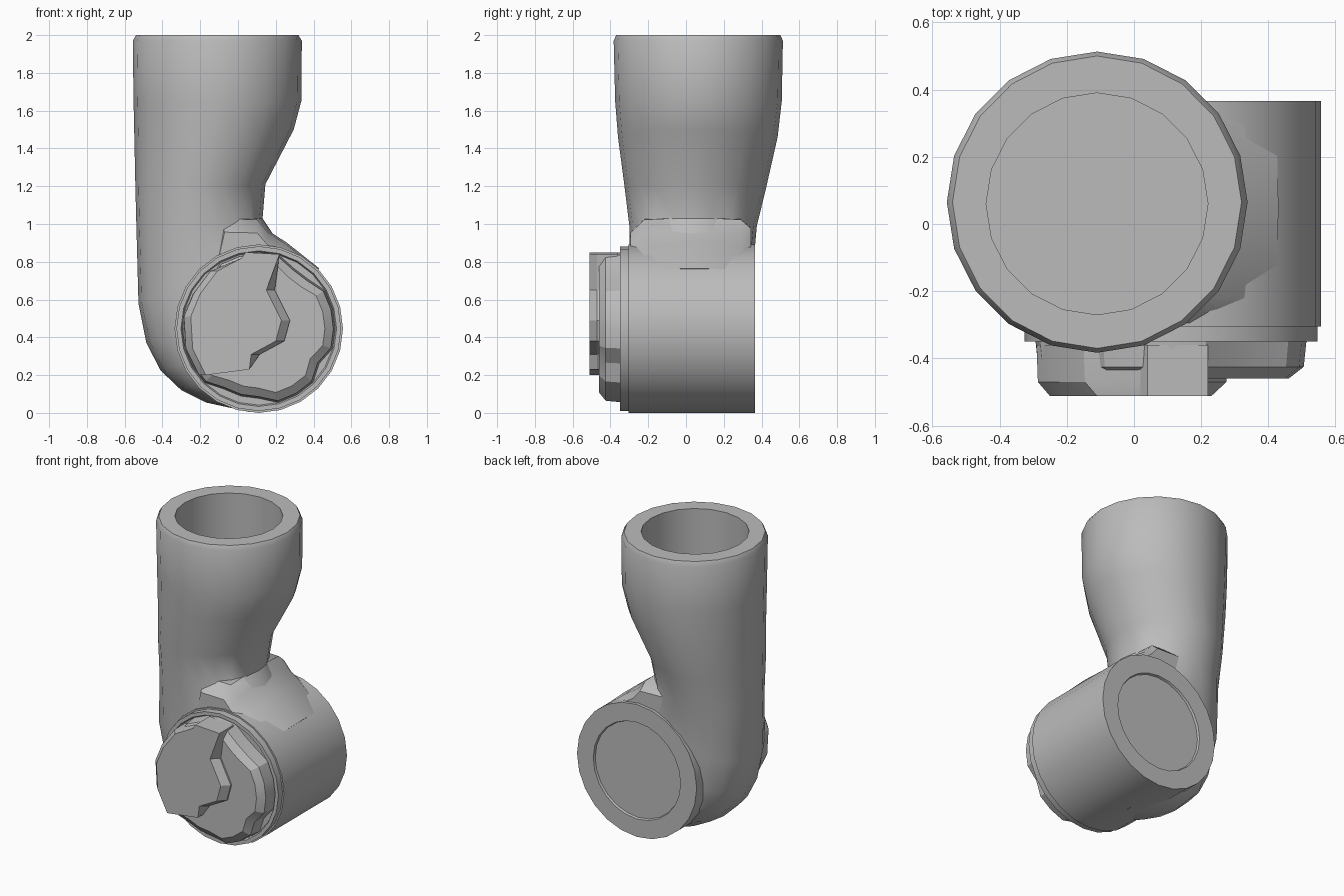
import bpy, bmesh, math
from mathutils import Vector

cube = bpy.data.objects.get("Cube")
if cube:
    bpy.data.objects.remove(cube, do_unlink=True)

grey = bpy.data.materials.new("plain_grey")
grey.use_nodes = True
colour = (0.5, 0.5, 0.5, 1)
grey.diffuse_color = colour
grey.node_tree.nodes["Principled BSDF"].inputs["Base Color"].default_value = colour

CX, CZ = 0.11, 0.446   # axis of the cross barrel


def loft(name, rings, angle=32):
    """Skin a list of closed rings and cap both ends."""
    bm = bmesh.new()
    loops = [[bm.verts.new(p) for p in ring] for ring in rings]
    n = len(loops[0])
    for a, b in zip(loops, loops[1:]):
        for i in range(n):
            j = (i + 1) % n
            bm.faces.new((a[i], a[j], b[j], b[i]))
    bm.faces.new(loops[0])
    bm.faces.new(loops[-1])
    bmesh.ops.recalc_face_normals(bm, faces=bm.faces)
    mesh = bpy.data.meshes.new(name)
    bm.to_mesh(mesh)
    bm.free()
    ob = bpy.data.objects.new(name, mesh)
    bpy.context.collection.objects.link(ob)
    mesh.materials.append(grey)
    bpy.ops.object.select_all(action='DESELECT')
    ob.select_set(True)
    bpy.context.view_layer.objects.active = ob
    bpy.ops.object.shade_smooth_by_angle(angle=math.radians(angle))


def oval(outer, inner, y0, y1, square=1.0, n=20):
    """Ellipse spanning two points in the xz plane and a y range; square < 1 fills its corners."""
    a, b = Vector((outer[0], 0, outer[1])), Vector((inner[0], 0, inner[1]))
    mid, half = (a + b) / 2, (b - a) / 2
    ring = []
    for i in range(n):
        c, s = (math.copysign(abs(v) ** square, v)
                for v in (math.cos(math.tau * i / n), math.sin(math.tau * i / n)))
        p = mid + half * c
        p.y = (y0 + y1) / 2 + (y1 - y0) / 2 * s
        ring.append(p)
    return ring


def disc(r, y, n=24, notches=()):
    ring = []
    for i in range(n):
        t = math.tau * i / n
        k = r - 0.035 * (i in notches)
        ring.append((CX + k * math.cos(t), y, CZ + k * math.sin(t)))
    return ring


# Hollow bent pipe: socket floor, socket wall, rim, then the outside down and round
upper = [
    oval((-0.44, 1.42), (0.22, 1.42), -0.27, 0.39),
    oval((-0.44, 2), (0.22, 2), -0.27, 0.39),
    oval((-0.54, 2), (0.32, 2), -0.37, 0.50),
    oval((-0.557, 1.97), (0.338, 1.97), -0.383, 0.513),
    oval((-0.553, 1.65), (0.335, 1.65), -0.375, 0.507),
    oval((-0.548, 1.42), (0.295, 1.5), -0.36, 0.485),
    oval((-0.543, 1.18), (0.145, 1.21), -0.325, 0.425),
    oval((-0.537, 0.95), (0.13, 1.03), -0.30, 0.375),
]
bend = [((-0.527, 0.58), (0.25, 0.85)), ((-0.485, 0.37), (0.38, 0.62)),
        ((-0.41, 0.225), (0.4, 0.5)), ((-0.3, 0.12), (0.37, 0.42)),
        ((-0.17, 0.055), (0.33, 0.35)), ((0.06, 0.005), (0.3, 0.28))]
loft("bent_pipe", upper + [oval(a, b, -0.295, 0.35, 0.85) for a, b in bend])

# Cross barrel with a very shallow recess in its back face
loft("barrel", [disc(0.446, -0.305), disc(0.446, 0.366),
                disc(0.325, 0.366), disc(0.32, 0.352)])

# Web that blends the barrel into the pipe
web = [(-0.1, 1.04), (0.1, 1.035), (0.16, 0.965), (0.26, 0.9), (0.43, 0.765),
       (0.2, 0.5), (-0.2, 0.6)]


def web_ring(y, scale):
    return [(CX + (x - CX) * scale, y, CZ + (z - CZ) * scale) for x, z in web]


loft("barrel_web", [web_ring(-0.295, 0.86), web_ring(-0.22, 0.98), web_ring(0.05, 1),
                    web_ring(0.29, 0.98), web_ring(0.345, 0.9)], 40)

# Collar in front of the barrel, with a raised lip
loft("collar", [disc(0.436, -0.295), disc(0.436, -0.35),
                disc(0.412, -0.35), disc(0.405, -0.335)])

# Cap with an uneven, notched edge
gaps = (3, 4, 9, 10, 16, 17, 18, 22)
loft("cap", [disc(0.405, -0.33, notches=gaps), disc(0.395, -0.425, notches=gaps),
             disc(0.35, -0.46, notches=gaps)], 20)

# Broken raised plate covering the left part of the cap
plate = [(0.22, 0.84), (0.15, 0.65), (0.23, 0.49), (0.2, 0.38), (0.07, 0.31),
         (0.06, 0.23), (-0.17, 0.2), (-0.24, 0.34), (-0.25, 0.51), (-0.2, 0.63),
         (-0.11, 0.75), (0.02, 0.82), (0.04, 0.85)]


def plate_ring(y, grow):
    # the torn right edge slopes outwards and the left edge flares a little
    ring = []
    for x, z in plate:
        if x > 0.06 and z < 0.8:
            x += grow
        elif x < -0.1:
            x -= grow * 0.8
        ring.append((x, y, z))
    return ring


loft("raised_plate", [plate_ring(-0.36, 0.05), plate_ring(-0.47, 0.045),
                      plate_ring(-0.512, 0)], 20)
